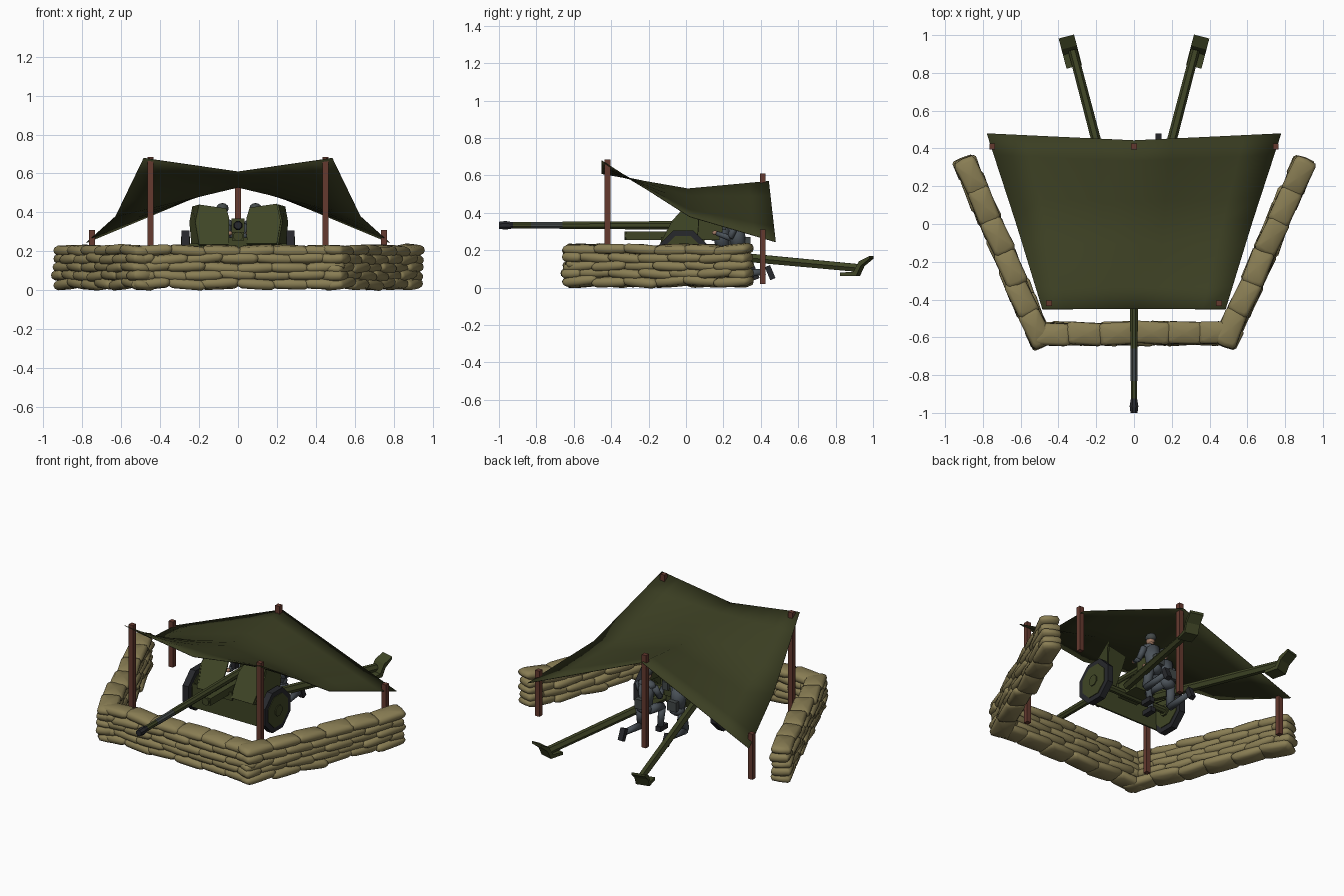
import bpy, bmesh, math, random
from mathutils import Vector, Matrix

if "Cube" in bpy.data.objects:
    bpy.data.objects.remove(bpy.data.objects["Cube"])
random.seed(4)

def mat(name, c):
    m = bpy.data.materials.new(name)
    m.diffuse_color = (*c, 1)
    m.use_nodes = True
    m.node_tree.nodes["Principled BSDF"].inputs["Base Color"].default_value = m.diffuse_color
    return m

TARP = mat("canvas olive", (0.043, 0.048, 0.016))
GUN = mat("gun green", (0.05, 0.06, 0.019))
BAG = mat("sandbag tan", (0.25, 0.206, 0.088))
WOOD = mat("red brown wood", (0.13, 0.042, 0.028))
DARK = mat("dark rubber", (0.02, 0.021, 0.025))
STEEL = mat("worn steel", (0.055, 0.065, 0.065))
CLOTH = mat("grey uniform", (0.07, 0.085, 0.1))
SKIN = mat("skin", (0.36, 0.2, 0.13))

def finish(name, bm, m, smooth=False):
    bmesh.ops.recalc_face_normals(bm, faces=bm.faces)
    me = bpy.data.meshes.new(name)
    bm.to_mesh(me)
    bm.free()
    me.materials.append(m)
    for p in me.polygons:
        p.use_smooth = smooth
    ob = bpy.data.objects.new(name, me)
    bpy.context.collection.objects.link(ob)
    return ob

def tube(name, a, b, r, m, r2=None, n=8, smooth=False):
    a, b = Vector(a), Vector(b)
    d = b - a
    bm = bmesh.new()
    bmesh.ops.create_cone(bm, cap_ends=True, segments=n, radius1=r, radius2=r if r2 is None else r2, depth=d.length)
    rot = d.to_track_quat('Z', 'Y').to_matrix().to_4x4()
    spin = Matrix.Rotation(math.pi / n, 4, 'Z')
    bm.transform(Matrix.Translation((a + b) / 2) @ rot @ spin)
    return finish(name, bm, m, smooth)

def box(name, c, s, m, rx=0.0):
    bm = bmesh.new()
    bmesh.ops.create_cube(bm, size=1)
    bm.transform(Matrix.Translation(c) @ Matrix.Rotation(rx, 4, 'X') @ Matrix.Diagonal((*s, 1)))
    return finish(name, bm, m)

def ball(name, c, s, m, u=8, v=6):
    bm = bmesh.new()
    bmesh.ops.create_uvsphere(bm, u_segments=u, v_segments=v, radius=1)
    bm.transform(Matrix.Translation(c) @ Matrix.Diagonal((*s, 1)))
    return finish(name, bm, m, True)

def plate(name, pts, m, t=0.008):
    bm = bmesh.new()
    f = bm.faces.new([bm.verts.new(p) for p in pts])
    f.normal_update()
    off = f.normal * t
    g = bmesh.ops.extrude_face_region(bm, geom=[f])
    for v in g["geom"]:
        if isinstance(v, bmesh.types.BMVert):
            v.co += off
    return finish(name, bm, m)

# Sandbag walls: courses of flat pillow shapes laid like bricks, tilted and overlapping
def wall(name, p0, p1, n=6, rows=5):
    p0, p1 = Vector(p0), Vector(p1)
    d = p1 - p0
    step, ang = d.length / n, math.atan2(d.y, d.x)
    bm = bmesh.new()
    sq = lambda v, e: math.copysign(abs(v) ** e, v)
    for k in range(rows):
        cuts = list(range(n + 1)) if k % 2 == 0 else [0] + [i + 0.5 for i in range(n)] + [n]
        for s, e in zip(cuts, cuts[1:]):
            c = p0 + d * ((s + e) / 2 / n)
            new = bmesh.ops.create_uvsphere(bm, u_segments=12, v_segments=6, radius=1)["verts"]
            size = Matrix.Diagonal(((e - s) * step * 0.54 + 0.01, 0.066, 0.029, 1))
            rot = Matrix.Rotation(ang + random.uniform(-.07, .07), 4, 'Z') @ \
                Matrix.Rotation(random.uniform(-.1, .1), 4, 'Y') @ Matrix.Rotation(random.uniform(-.15, .15), 4, 'X')
            pos = (c.x + random.uniform(-.008, .008), c.y + random.uniform(-.006, .006), 0.033 + k * 0.0425)
            for v in new:
                v.co = Vector((sq(v.co.x, 0.4), sq(v.co.y, 0.4), v.co.z))
                v.co.y *= 1 - 0.1 * (1 - v.co.x ** 2)
            bmesh.ops.transform(bm, matrix=Matrix.Translation(pos) @ rot @ size, verts=new)
    return finish(name, bm, BAG, True)

wall("front_sandbag_wall", (-0.53, -0.58, 0), (0.53, -0.58, 0))
for s, side in ((-1, "left"), (1, "right")):
    wall(side + "_sandbag_wall", (s * 0.485, -0.635, 0), (s * 0.9, 0.335, 0))

# Tarpaulin: three by three sagging grid
bm = bmesh.new()
rows = [(0.485, -0.45, 0.68, -0.45, 0.61), (0.63, 0.02, 0.38, 0.01, 0.53), (0.78, 0.48, 0.245, 0.443, 0.57)]
grid = [[bm.verts.new(p) for p in ((-x, y, z), (0, yc, zc), (x, y, z))] for x, y, z, yc, zc in rows]
for i in range(2):
    for j in range(2):
        bm.faces.new((grid[i][j], grid[i][j + 1], grid[i + 1][j + 1], grid[i + 1][j]))
bmesh.ops.subdivide_edges(bm, edges=bm.edges[:], cuts=3, use_grid_fill=True)
tarp = finish("tarpaulin", bm, TARP, True)
mod = tarp.modifiers.new("thickness", 'SOLIDIFY')
mod.thickness = 0.003

# Support posts
for i, (x, y, z) in enumerate([(-.45, -.42, .685), (.45, -.42, .685), (-.75, .41, .31), (.75, .41, .31), (0, .41, .61)]):
    box("post_%d" % i, (x, y, z / 2 + 0.01), (0.03, 0.03, z - 0.02), WOOD)

# Gun barrel, muzzle brake, breech and cradle
Z = 0.333
tube("barrel_rear", (0, 0.08, Z), (0, -0.66, Z), 0.025, GUN, 0.021)
tube("barrel_middle", (0, -0.66, Z), (0, -0.83, Z), 0.02, STEEL, 0.019)
tube("barrel_front", (0, -0.83, Z), (0, -0.94, Z), 0.018, GUN)
tube("muzzle_brake", (0, -0.925, Z), (0, -0.965, Z), 0.018, DARK, 0.025)
tube("muzzle_tip", (0, -0.965, Z), (0, -1.0, Z), 0.025, DARK, 0.02)
box("breech", (0, 0.13, Z), (0.065, 0.13, 0.07), GUN)
box("breech_block", (0, 0.2, Z), (0.04, 0.03, 0.05), STEEL)
box("cradle", (0, -0.07, 0.277), (0.06, 0.5, 0.045), GUN)
tube("cradle_nose", (0, -0.31, 0.277), (0, -0.33, 0.277), 0.025, GUN)
box("saddle", (0, 0.02, 0.215), (0.14, 0.16, 0.09), GUN)
tube("axle", (-0.27, -0.015, 0.18), (0.27, -0.015, 0.18), 0.022, GUN)
box("lower_shield", (0, -0.1, 0.165), (0.5, 0.01, 0.15), GUN)
box("sight", (-0.07, 0.07, 0.35), (0.025, 0.04, 0.06), DARK)

for s, side in ((-1, "left"), (1, "right")):
    # Sloped shield half and its swept wing
    plate(side + "_shield", [(s * .045, -.13, .235), (s * .2, -.13, .235), (s * .22, -.07, .35),
                             (s * .2, .01, .44), (s * .06, .0, .42), (s * .045, -.05, .37)], GUN)
    plate(side + "_shield_wing", [(s * .2, -.13, .235), (s * .24, .06, .235), (s * .25, .07, .35),
                                  (s * .235, .06, .43), (s * .2, .01, .44), (s * .22, -.07, .35)], GUN)
    # Wheel
    w = lambda a, b, r, n, m: tube(side + n, (s * a, -.015, .18), (s * b, -.015, .18), r, m)
    w(.25, .29, .137, "_tyre", DARK)
    w(.246, .294, .105, "_wheel_disc", GUN)
    w(.235, .3, .035, "_wheel_hub", GUN)
    # Split trail leg with bent spade
    tube(side + "_trail", (s * .1, .06, .185), (s * .325, .92, .105), .027, GUN, .024, n=6)
    bm = bmesh.new()
    prof = [(-.085, .062), (.005, .062), (.03, .115), (.08, .155), (.08, .17), (.02, .14), (-.01, .085), (-.085, .08)]
    f = bm.faces.new([bm.verts.new((-.042, y, z)) for y, z in prof])
    g = bmesh.ops.extrude_face_region(bm, geom=[f])
    bmesh.ops.translate(bm, vec=(.084, 0, 0), verts=[v for v in g["geom"] if isinstance(v, bmesh.types.BMVert)])
    bm.transform(Matrix.Translation((s * .338, .915, 0)) @ Matrix.Rotation(-s * .255, 4, 'Z'))
    finish(side + "_spade", bm, GUN)

# Centre shield strip below the barrel
box("shield_centre", (0, -0.128, 0.245), (0.1, 0.01, 0.05), GUN)

# Kneeling crew
def crew(name, x, y, s):
    P = lambda a, b, c: (x + s * a, y + b, c)
    limb = lambda n, a, b, r, r2, m=CLOTH: tube(name + n, P(*a), P(*b), r, m, r2, 8, True)
    limb("_torso", (0, .0, .2), (0, -.02, .34), .042, .05)
    ball(name + "_shoulders", P(0, -.02, .34), (.062, .038, .03), CLOTH)
    ball(name + "_hips", P(0, .005, .2), (.05, .042, .035), CLOTH)
    limb("_neck", (0, -.02, .35), (0, -.025, .39), .017, .017, SKIN)
    ball(name + "_head", P(0, -.03, .4), (.025, .028, .032), SKIN)
    ball(name + "_helmet", P(0, -.027, .42), (.032, .036, .028), STEEL)
    box(name + "_pack", P(0, .045, .24), (.06, .03, .06), STEEL)
    for k in (-1, 1):
        limb("_upper_arm", (k * .055, -.02, .335), (k * .07, -.05, .265), .021, .017)
        limb("_forearm", (k * .07, -.05, .265), (k * .04, -.12, .29), .017, .013)
        ball(name + "_hand", P(k * .038, -.13, .293), (.013, .016, .012), SKIN)
    # raised knee leg
    limb("_front_thigh", (-.03, 0, .195), (-.045, -.11, .18), .03, .024)
    limb("_front_shin", (-.045, -.11, .18), (-.045, -.09, .06), .023, .018)
    box(name + "_front_boot", P(-.045, -.105, .047), (.035, .075, .03), DARK)
    # kneeling leg
    limb("_rear_thigh", (.03, 0, .19), (.04, -.02, .075), .03, .024)
    limb("_rear_shin", (.04, -.02, .07), (.04, .14, .085), .023, .018)
    box(name + "_rear_boot", P(.04, .165, .08), (.033, .03, .075), DARK, 0.4)

crew("right_crewman", 0.09, 0.285, 1)
crew("left_crewman", -0.08, 0.2, -1)
